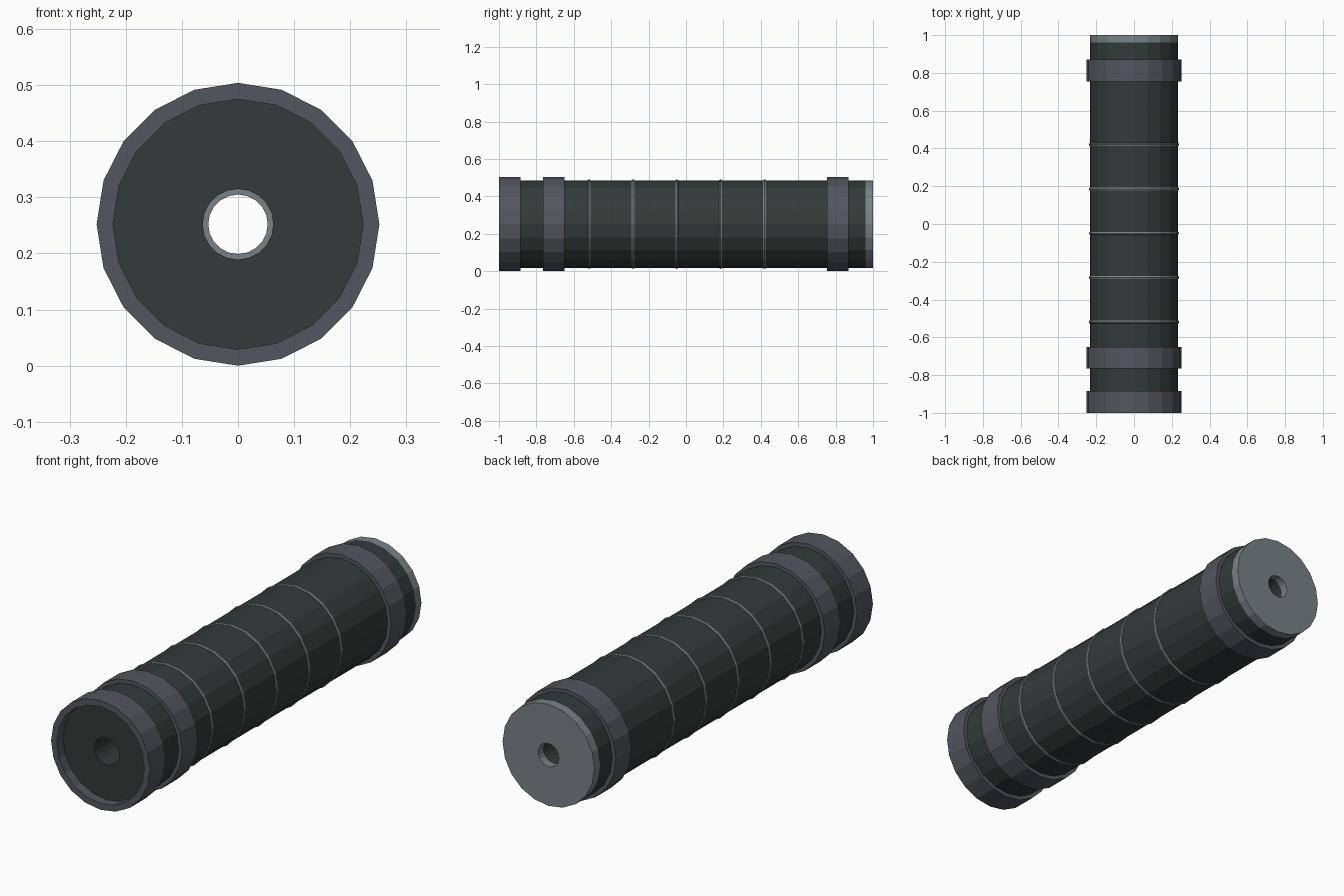
import bpy, math

cube = bpy.data.objects.get("Cube")
if cube:
    bpy.data.objects.remove(cube, do_unlink=True)

SIDES = 20
CENTRE_Z = 0.252


def material(name, colour):
    m = bpy.data.materials.new(name)
    m.use_nodes = True
    m.diffuse_color = (*colour, 1)
    bsdf = m.node_tree.nodes["Principled BSDF"]
    bsdf.inputs["Base Color"].default_value = (*colour, 1)
    bsdf.inputs["Roughness"].default_value = 0.7
    return m


dark = material("dark green grey", (0.032, 0.043, 0.041))
slate = material("slate grey", (0.088, 0.093, 0.112))
pale = material("pale steel", (0.19, 0.225, 0.24))


def lathe(name, profile, mat):
    """Sweep a closed (radius, y) outline around the lengthwise axis."""
    n = len(profile)
    verts, faces = [], []
    for s in range(SIDES):
        a = math.tau * s / SIDES
        verts += [(r * math.sin(a), y, CENTRE_Z + r * math.cos(a)) for r, y in profile]
        t = (s + 1) % SIDES
        for i in range(n):
            j = (i + 1) % n
            faces.append((s * n + i, s * n + j, t * n + j, t * n + i))
    mesh = bpy.data.meshes.new(name)
    mesh.from_pydata(verts, [], faces)
    mesh.materials.append(mat)
    obj = bpy.data.objects.new(name, mesh)
    bpy.context.collection.objects.link(obj)
    return obj


def sleeve(name, inner, outer, y0, y1, mat):
    # Outline ordered so that the faces point outwards
    return lathe(name, [(inner, y0), (inner, y1), (outer, y1), (outer, y0)], mat)


# Main tube with its bore, and the pale cap closing the back
sleeve("tube_body", 0.063, 0.234, -0.955, 0.96, dark)
sleeve("back_cap", 0.053, 0.234, 0.96, 1.0, pale)

# Raised collars; the front one stands proud of the tube as a rim
for name, y0, y1 in (("front_rim", -1.0, -0.885),
                     ("front_collar", -0.765, -0.65),
                     ("back_collar", 0.755, 0.87)):
    sleeve(name, 0.223, 0.252, y0, y1, slate)

# Thin rounded bands evenly spaced along the tube
for k in range(5):
    y = -0.518 + 0.2345 * k
    outline = [(0.229 + 0.01 * math.cos(-math.tau * i / 8),
                y + 0.01 * math.sin(-math.tau * i / 8)) for i in range(8)]
    lathe(f"band_{k + 1}", outline, pale)
